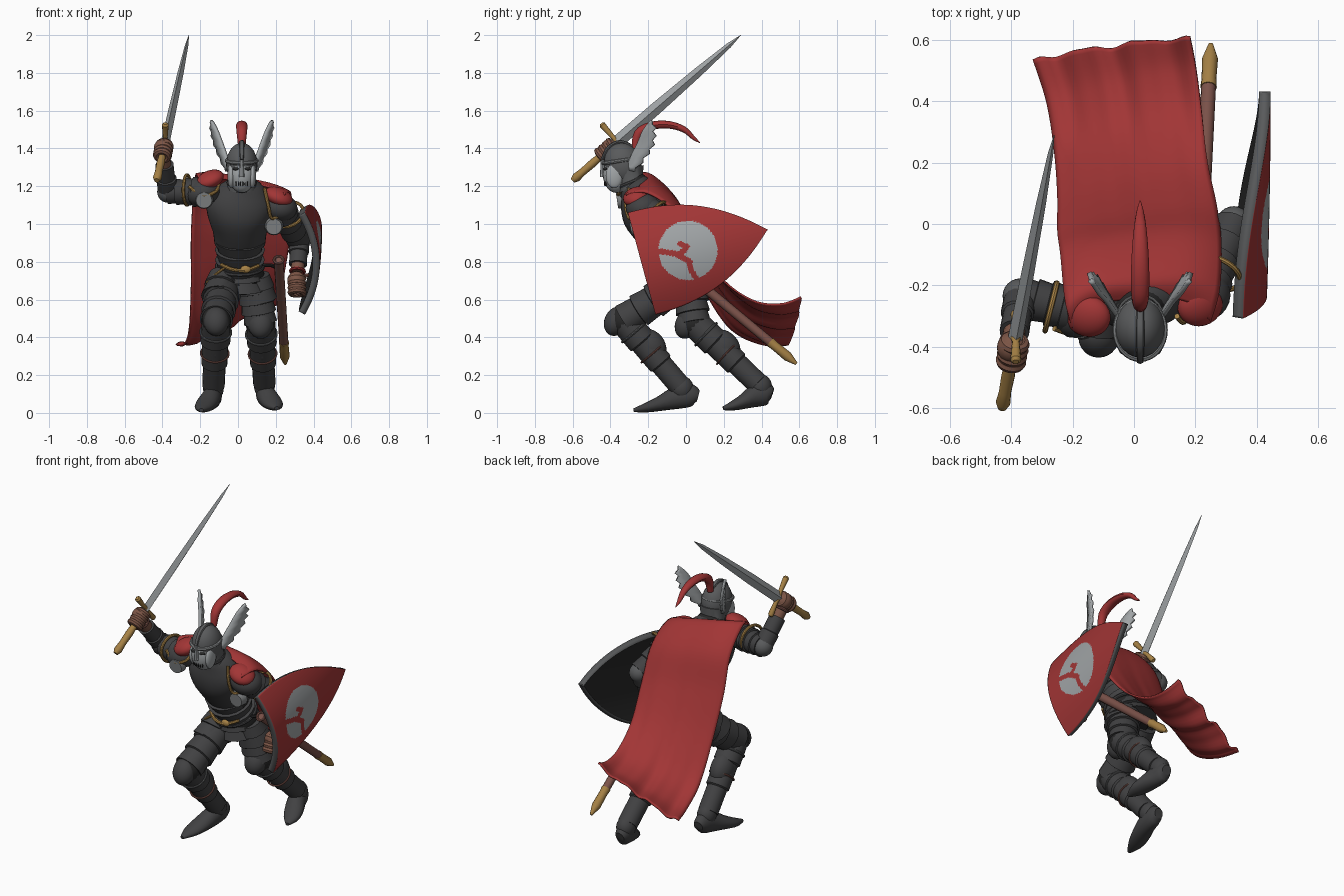
import bpy, bmesh, math
from mathutils import Vector as V

if "Cube" in bpy.data.objects:
    bpy.data.objects.remove(bpy.data.objects["Cube"])


def material(name, r, g, b):
    m = bpy.data.materials.new(name)
    m.use_nodes = True
    m.diffuse_color = (r, g, b, 1)
    m.node_tree.nodes["Principled BSDF"].inputs["Base Color"].default_value = (r, g, b, 1)
    return m


RED = material("red cloth", .36, .036, .036)
DARK = material("dark armour", .053, .053, .055)
BLACK = material("black underlayer", .02, .02, .02)
GUNMETAL = material("gunmetal", .1, .103, .106)
GREY = material("grey steel", .22, .23, .235)
STEEL = material("bright steel", .36, .38, .39)
GOLD = material("gold trim", .38, .22, .06)
SKIN = material("brown skin", .2, .09, .06)
LEATHER = material("brown leather", .2, .085, .068)


def mesh_object(name, bm, *mats):
    me = bpy.data.meshes.new(name)
    bm.to_mesh(me)
    bm.free()
    ob = bpy.data.objects.new(name, me)
    bpy.context.collection.objects.link(ob)
    for m in mats:
        me.materials.append(m)
    return ob


def spline(pts, n):
    """Catmull-Rom through tuples of any length."""
    out = []
    for k in range(n + 1):
        f = k / n * (len(pts) - 1)
        i = min(int(f), len(pts) - 2)
        t = f - i
        p = [pts[max(0, min(len(pts) - 1, i + d))] for d in (-1, 0, 1, 2)]
        out.append(tuple(b + t * (c - a + t * (2*a - 5*b + 4*c - d + t * (3*(b - c) + d - a))) / 2
                         for a, b, c, d in zip(*p)))
    return out


def loft(name, rings, mat, n=16, ref=(1, 0, 0)):
    """Elliptical rings (x, y, z, rx, ry) skinned along their path."""
    bm = bmesh.new()
    loops = []
    for i, (x, y, z, rx, ry) in enumerate(rings):
        a, b = rings[max(0, i - 1)], rings[min(len(rings) - 1, i + 1)]
        t = (V(b[:3]) - V(a[:3])).normalized()
        side = (V(ref) - t * V(ref).dot(t)).normalized()
        other = t.cross(side)
        angles = [2 * math.pi * k / n for k in range(n)]
        loops.append([bm.verts.new(V((x, y, z)) + side * rx * math.cos(q) + other * ry * math.sin(q))
                      for q in angles])
    for a, b in zip(loops, loops[1:]):
        for k in range(n):
            bm.faces.new((a[k], a[k - 1], b[k - 1], b[k]))
    bm.faces.new(loops[0])
    bm.faces.new(loops[-1])
    bmesh.ops.recalc_face_normals(bm, faces=bm.faces)
    return mesh_object(name, bm, mat)


def rod(name, a, b, r0, r1, mat, n=16, ref=(1, 0, 0)):
    return loft(name, [(*a, r0, r0), (*b, r1, r1)], mat, n, ref)


def plates(name, a, b, r0, r1, count, mat=DARK, ref=(1, 0, 0)):
    """Overlapping flared armour lames around a limb."""
    a, b, rings = V(a), V(b), []
    for i in range(count):
        for f, flare in ((i, .93), (i + .95, 1.07)):
            t = f / count
            r = (r0 + (r1 - r0) * t) * flare
            rings.append((*a.lerp(b, t), r, r))
    return loft(name, rings, mat, 18, ref)


def ball(name, loc, scale, mat, rot=(0, 0, 0)):
    bpy.ops.mesh.primitive_uv_sphere_add(segments=24, ring_count=14, location=loc, rotation=rot)
    ob = bpy.context.object
    ob.name, ob.scale = name, scale
    ob.data.materials.append(mat)
    return ob


def band(name, loc, axis, r, thick, mat, scale=(1, 1, 1)):
    bpy.ops.mesh.primitive_torus_add(major_segments=32, minor_segments=8, location=loc,
                                     rotation=V(axis).to_track_quat('Z', 'Y').to_euler(),
                                     major_radius=r, minor_radius=thick)
    ob = bpy.context.object
    ob.name, ob.scale = name, scale
    ob.data.materials.append(mat)
    return ob


def tube(name, pts, r, mat, ref=(0, 0, 1)):
    return loft(name, [(*p, r, r) for p in spline(pts, 16)], mat, 8, ref)


# Torso: body, breastplate, abdomen lames, belt
loft("body", spline([(.01, .0, .64, .09, .08), (.01, -.02, .72, .13, .11), (.01, -.07, .82, .11, .1),
                     (.01, -.15, .97, .14, .12), (.01, -.21, 1.09, .16, .12), (.02, -.26, 1.19, .1, .08),
                     (.02, -.3, 1.25, .055, .06)], 20), BLACK, 24)
loft("breastplate", spline([(.01, -.1, .9, .135, .115), (.01, -.14, .97, .145, .135), (.01, -.19, 1.06, .175, .15),
                            (.015, -.23, 1.13, .175, .13), (.02, -.265, 1.19, .12, .09),
                            (.02, -.285, 1.22, .07, .07)], 14), DARK, 28)
plates("abdomen_plates", (.01, -.04, .76), (.01, -.12, .92), .122, .125, 3)
band("collar", (.02, -.29, 1.22), (0, -.4, 1), .068, .012, DARK)
band("belt", (.01, -.045, .775), (0, -.4, 1), .122, .011, DARK)
tube("belt_chain", [(-.09, -.145, .785), (-.03, -.18, .76), (.04, -.185, .755), (.11, -.145, .78)], .01, GOLD)
ball("belt_buckle", (.04, -.182, .76), (.028, .014, .02), GOLD)
plates("hip_skirt", (.01, -.03, .77), (.01, .0, .66), .115, .135, 2)

# Legs: hip, knee, ankle and foot length factor
legs = {"right": [(-.07, -.02, .69), (-.115, -.33, .49), (-.13, -.03, .14), 1.05],
        "left": [(.085, .01, .69), (.12, .045, .475), (.14, .385, .15), .8]}
for side, (hip, knee, ankle, length) in legs.items():
    hip, knee, ankle = V(hip), V(knee), V(ankle)
    s = 1 if side == "left" else -1
    plates(side + "_thigh_plates", hip, knee, .098, .082, 4)
    plates(side + "_greave", knee, ankle, .083, .055, 3)
    ball(side + "_calf", knee.lerp(ankle, .42) + V((0, .01, .01)), (.068, .083, .1), DARK, (.7, 0, 0))
    ball(side + "_knee_joint", knee, (.078, .085, .08), BLACK)
    ball(side + "_knee_cap", knee + V((0, -.04, -.005)), (.066, .062, .08), DARK, (-.4, 0, 0))
    band(side + "_knee_rim", knee.lerp(ankle, .18), ankle - knee, .08, .007, GUNMETAL)
    band(side + "_shin_strap", knee.lerp(ankle, .5), ankle - knee, .074, .005, LEATHER)
    plates(side + "_tasset", hip + V((s * .015, -.04, .04)), hip.lerp(knee, .4) + V((s * .015, -.01, 0)),
           .072, .088, 2)
    foot = [(0, .09, -.05, .03, .03), (0, .055, -.045, .045, .06), (s * .01, -.02, -.06, .052, .06),
            (s * .035, -.1, -.09, .056, .04), (s * .055, -.17, -.112, .045, .026),
            (s * .065, -.235, -.126, .012, .01)]
    loft(side + "_boot", [(*(ankle + V((x, y * length, z))), rx, ry) for x, y, z, rx, ry in spline(foot, 12)], DARK)
    ball(side + "_ankle", ankle + V((0, .01, -.01)), (.055, .06, .065), DARK)
tube("right_tasset_trim", [(-.04, -.15, .79), (-.11, -.155, .74), (-.165, -.12, .69)], .007, GOLD)

# Arms: shoulder, elbow, wrist, pauldron rim, shoulder cloth
arms = {"right": [(-.19, -.28, 1.17), (-.37, -.235, 1.17), (-.395, -.385, 1.355), (-.27, -.27, 1.18),
                  (-.15, -.3, 1.235)],
        "left": [(.22, -.23, 1.09), (.325, .0, .91), (.315, -.08, .75), (.27, -.16, 1.05), (.215, -.265, 1.145)]}
for side, (shoulder, elbow, wrist, cuff, cloth) in arms.items():
    shoulder, elbow, wrist = V(shoulder), V(elbow), V(wrist)
    ref = (0, 1, .3)
    tilt = .2 if side == "left" else -.2
    plates(side + "_upper_arm", shoulder, elbow, .08, .06, 4, DARK, ref)
    plates(side + "_bracer", elbow, elbow.lerp(wrist, .8), .056, .045, 2, DARK, ref)
    rod(side + "_forearm", elbow, wrist, .04, .035, SKIN, 14, ref)
    ball(side + "_elbow_cap", elbow, (.058, .058, .058), GUNMETAL)
    ball(side + "_pauldron", shoulder, (.095, .09, .075), DARK, (.2, tilt, 0))
    ball(side + "_shoulder_cloth", cloth, (.078, .07, .045), RED, (.3, tilt * 2, 0))
    band(side + "_pauldron_trim", cuff, elbow - shoulder, .08, .009, GOLD)
    band(side + "_wrist_trim", wrist, wrist - elbow, .036, .009, RED if side == "left" else LEATHER)
tube("right_chest_trim", [(-.1, -.31, 1.21), (-.12, -.35, 1.17), (-.19, -.36, 1.15), (-.26, -.34, 1.2)], .009, GOLD)
tube("left_chest_trim", [(.14, -.3, 1.19), (.16, -.32, 1.1), (.18, -.3, 1.03), (.25, -.27, 1.06)], .009, GOLD)
rod("right_chest_disc", (-.18, -.33, 1.13), (-.18, -.365, 1.125), .05, .042, GREY, 24)
rod("left_chest_disc", (.19, -.25, .99), (.19, -.295, .985), .05, .042, GREY, 24)

# Sword along its own axis
pommel, tip = V((-.43, -.6, 1.23)), V((-.26, .29, 2))
axis = (tip - pommel).normalized()
across = V((0, -axis.z, axis.y)).normalized()


def sword_ring(t, rx, ry):
    return (*pommel.lerp(tip, t), rx, ry)


loft("sword_blade", [sword_ring(*r) for r in ((.25, .034, .024), (.5, .033, .021), (.75, .025, .016),
                                              (.93, .014, .009), (1, .001, .001))], STEEL, 4, across)
loft("sword_grip", [sword_ring(t, r, r) for t, r in ((0, .014), (.02, .024), (.06, .02), (.12, .022),
                                                     (.18, .017), (.26, .02))], GOLD, 12, across)
guard = pommel.lerp(tip, .265)
loft("sword_guard", [(*(guard + across * d), r, r) for d, r in ((-.12, .01), (-.11, .017), (-.03, .012), (0, .02),
                                                                (.03, .012), (.12, .018), (.13, .01))], GOLD, 10)


# Hands with curled fingers
def fist(name, centre, along, reach):
    c, along = V(centre), V(along).normalized()
    ball(name + "_palm", c + V(reach), (.048, .05, .05), SKIN)
    for k in range(4):
        band(f"{name}_finger_{k + 1}", c + along * (k - 1.5) * .026, along, .032, .018, SKIN)


fist("right_hand", pommel.lerp(tip, .205), axis, (-.003, .015, .012))
fist("left_hand", (.312, -.105, .675), (0, .4, 1), (-.002, .01, .025))

# Helmet, mask, crest
ball("helmet_dome", (.02, -.335, 1.315), (.083, .1, .115), GUNMETAL, (.2, 0, 0))
ball("face_mask", (.02, -.37, 1.265), (.07, .07, .1), STEEL)
band("helmet_brow", (.02, -.345, 1.335), (0, -.15, 1), .08, .01, GREY, (1, 1.17, 1))
loft("helmet_ridge", spline([(.02, -.445, 1.34, .01, .008), (.02, -.41, 1.405, .013, .01),
                             (.02, -.345, 1.435, .014, .01), (.02, -.27, 1.4, .012, .01)], 12), GUNMETAL, 8)
rod("nose_guard", (.02, -.442, 1.34), (.02, -.442, 1.25), .009, .014, STEEL, 8)
loft("neck_guard", [(.02, -.305, 1.3, .079, .08), (.02, -.295, 1.23, .072, .07), (.02, -.28, 1.2, .08, .08)],
     GUNMETAL, 20)
for s, side in ((-1, "right"), (1, "left")):
    ball(side + "_eye_slit", (.02 + s * .032, -.428, 1.292), (.018, .009, .008), BLACK, (0, 0, s * .4))
    ball(side + "_cheek", (.02 + s * .056, -.38, 1.255), (.02, .045, .065), STEEL)
    for k in range(3):
        ball(f"{side}_mouth_slit_{k + 1}", (.02 + s * (.006 + k * .012), -.429 + k * .003, 1.215),
             (.003, .006, .014), BLACK)
    # Feathered wing: smooth leading edge, notched trailing edge
    bm = bmesh.new()
    lead = spline([(-.315, 1.29), (-.29, 1.36), (-.255, 1.43), (-.225, 1.5), (-.185, 1.55)], 12)
    rows = []
    for k, (y, z) in enumerate(lead):
        t = k / 12
        depth = .004 + .085 * math.sin(math.pi * min(1, t * .9 + .1)) ** .7 - (.018 if k % 2 else 0)
        rows.append([bm.verts.new((.02 + s * (.062 + .1 * t ** 1.2 + .45 * f * depth), y + f * depth, z - f * .012))
                     for f in (0, .5, 1)])
    for a, b in zip(rows, rows[1:]):
        for j in (0, 1):
            bm.faces.new((a[j], a[j + 1], b[j + 1], b[j]))
    wing = mesh_object(side + "_helmet_wing", bm, STEEL)
    mod = wing.modifiers.new("thickness", 'SOLIDIFY')
    mod.thickness, mod.offset = .016, 0
loft("helmet_plume", spline([(.02, -.27, 1.4, .018, .018), (.02, -.25, 1.48, .027, .025), (.02, -.18, 1.52, .03, .022),
                             (.02, -.09, 1.525, .027, .02), (.02, -.01, 1.5, .02, .016),
                             (.02, .04, 1.455, .012, .01), (.02, .075, 1.43, .002, .002)], 24), RED, 12)

# Cape: sheet spanned between two edge paths, with soft folds near the hem
left = spline([(.25, -.32, 1.16), (.28, -.21, 1.17), (.285, -.06, 1.07), (.27, .06, .88), (.24, .2, .7),
               (.22, .36, .59), (.2, .5, .57), (.18, .6, .6)], 40)
right = spline([(-.2, -.34, 1.235), (-.225, -.25, 1.265), (-.24, -.1, 1.13), (-.25, -.02, .92), (-.25, .09, .67),
                (-.26, .23, .45), (-.285, .39, .36), (-.33, .53, .35)], 40)
bm = bmesh.new()
rows = []
for k, (a, b) in enumerate(zip(right, left)):
    t, row = k / 40, []
    for j in range(33):
        f = j / 32
        arch = 1 - (2 * f - 1) ** 4
        fold = .014 * t ** 3 * (math.sin(f * 19 + 1.5 * t) + .5 * math.sin(f * 34))
        p = V(a).lerp(V(b), f) + V((0, arch * (.015 + .07 * (1 - t) ** 3) + fold * .4, arch * .03 * (1 - t) + fold))
        row.append(bm.verts.new(p))
    rows.append(row)
for a, b in zip(rows, rows[1:]):
    for j in range(32):
        bm.faces.new((a[j], a[j + 1], b[j + 1], b[j]))
cape = mesh_object("cape", bm, RED)
cape.modifiers.new("thickness", 'SOLIDIFY').thickness = .01

# Shield: curved heater board lying point backwards, emblem painted by rule
LEN, NU, NV = .69, 96, 76
emblem_cuts = [((-.17, .86), (-.04, .84)), ((-.03, .84), (.005, .88)), ((-.04, .835), (.02, .8)),
               ((.02, .8), (.025, .76)), ((.025, .76), (.06, .7)), ((-.03, .895), (.0, .88))]


def is_emblem(y, z):
    p = V((y, z))
    if (p - V((.01, .86))).length > .157:
        return False
    for a, b in emblem_cuts:
        a, b = V(a), V(b)
        t = max(0, min(1, (p - a).dot(b - a) / (b - a).length_squared))
        if (p - a.lerp(b, t)).length < .015:
            return False
    return True


bm = bmesh.new()
grid = []
for i in range(NU + 1):
    u = LEN * i / NU
    half = max(.004, .28 * (1 - (u / LEN) ** 2.4))
    grid.append([])
    for j in range(NV + 1):
        v = half * (2 * j / NV - 1)
        x = .445 - v * v - .012 * (1 - u / LEN) ** 2
        grid[-1].append(bm.verts.new((x, -.235 + .965 * u - .261 * v, .79 + .261 * u + .965 * v)))
for a, b in zip(grid, grid[1:]):
    for j in range(NV):
        face = bm.faces.new((a[j], b[j], b[j + 1], a[j + 1]))
        c = face.calc_center_median()
        face.material_index = int(is_emblem(c.y, c.z))
shield = mesh_object("shield", bm, RED, STEEL, BLACK, BLACK, GUNMETAL)
mod = shield.modifiers.new("board", 'SOLIDIFY')
mod.thickness, mod.offset, mod.material_offset, mod.material_offset_rim = .038, -1, 2, 4
tube("shield_strap", [(.375, -.1, .73), (.315, -.105, .71), (.312, -.11, .64), (.37, -.1, .62)], .01, LEATHER, (0, 1, 0))

# Scabbard hanging from the belt
top, end = V((.215, -.08, .81)), V((.25, .585, .26))
rod("scabbard", top, top.lerp(end, .8), .026, .024, LEATHER, 12)
loft("scabbard_tip", [(*top.lerp(end, t), r, r) for t, r in ((.79, .027), (.83, .024), (.93, .026), (1, .008))], GOLD, 12)
band("scabbard_mouth", top, end - top, .024, .008, LEATHER)
tube("scabbard_hanger", [(.12, -.06, .78), (.18, -.04, .78), (.22, .0, .75)], .01, BLACK)

# Smooth shading with sharp plate edges kept
for ob in bpy.context.scene.objects:
    ob.select_set(ob.type == 'MESH')
bpy.context.view_layer.objects.active = shield
bpy.ops.object.shade_smooth_by_angle(angle=math.radians(38))
